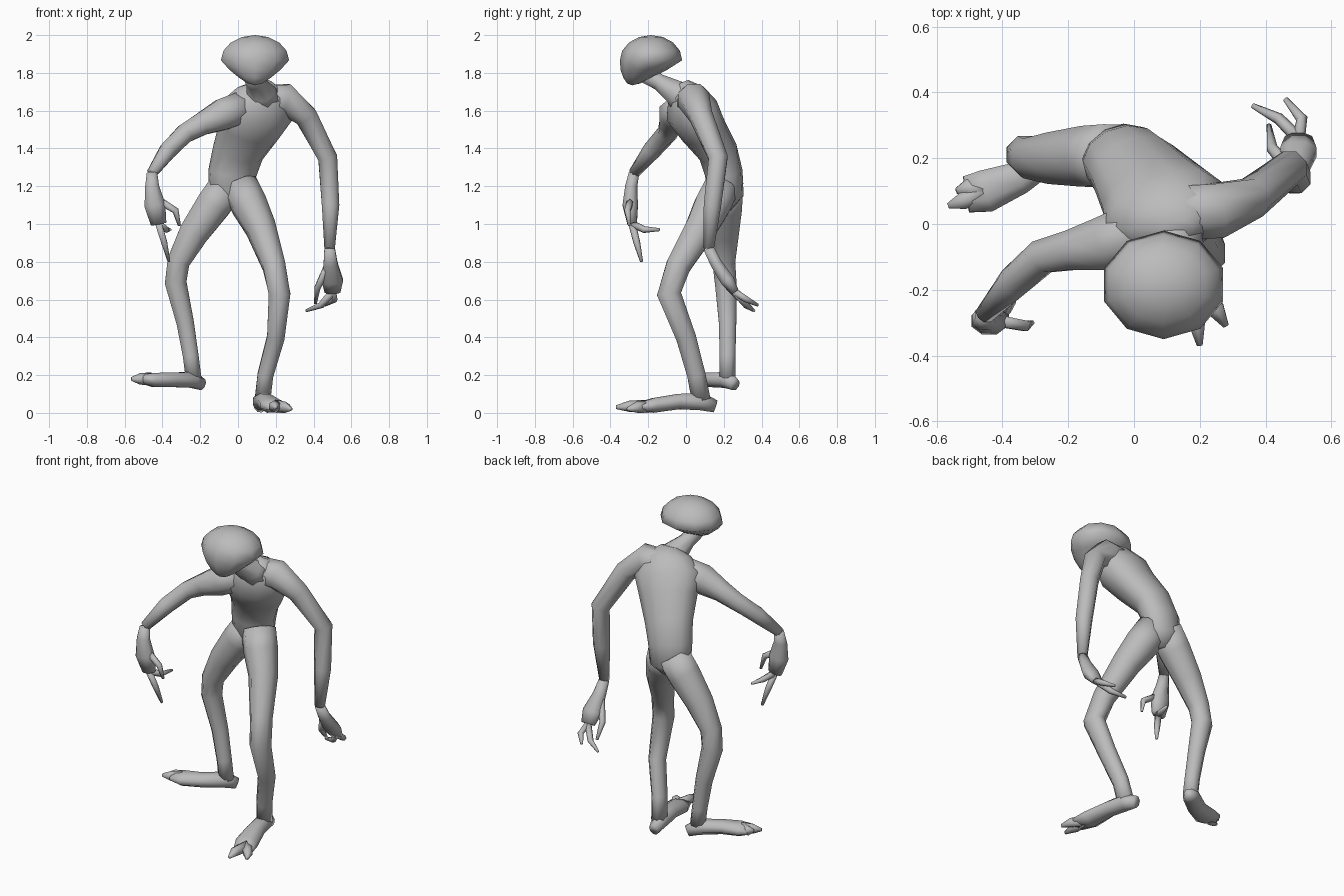
import bpy
import bmesh
import math
from mathutils import Vector

cube = bpy.data.objects.get("Cube")
if cube:
    bpy.data.objects.remove(cube, do_unlink=True)

# Single skin colour
skin = bpy.data.materials.new("grey_skin")
skin.use_nodes = True
skin.diffuse_color = (.5, .5, .5, 1)
skin.node_tree.nodes["Principled BSDF"].inputs["Base Color"].default_value = skin.diffuse_color

ACROSS = Vector((1, 0, 0))
DEPTH = Vector((0, 1, 0))
UP = Vector((0, 0, 1))

# Half widths from root to tip, shared by both sides of the body
ARM_WIDTHS = (.09, .09, .065, .055, .05, .03)
PALM_WIDTHS = (.03, .04, .06, .045)
DIGIT_WIDTHS = (.02, .018, .008)
TOE_WIDTHS = (.035, .03, .01)
LEG_WIDTHS = (.1, .1, .085, .065, .062, .05, .045, .045)
FOOT_WIDTHS = (.03, .05, .055, .07, .06)
TORSO_WIDTHS = (.05, .12, .13, .14, .17, .2, .14, .05)
NECK_WIDTHS = (.05, .05, .08, .12)


def finish(name, bm):
    """Turn a bmesh into a smooth shaded part."""
    bmesh.ops.recalc_face_normals(bm, faces=bm.faces)
    for face in bm.faces:
        face.smooth = True
    mesh = bpy.data.meshes.new(name)
    bm.to_mesh(mesh)
    bm.free()
    mesh.materials.append(skin)
    part = bpy.data.objects.new(name, mesh)
    bpy.context.collection.objects.link(part)


def limb(name, widths, points, side=ACROSS, root_ratio=1, tip_ratio=1, sides=8):
    """Skin elliptical rings along a path. Ring width follows the side direction,
    and the depth to width ratio changes evenly from root to tip."""
    bm = bmesh.new()
    centres = [Vector(point) for point in points]
    last = len(centres) - 1
    rings = []
    for index, (centre, width) in enumerate(zip(centres, widths)):
        before = centres[max(index - 1, 0)]
        after = centres[min(index + 1, last)]
        tangent = (after - before).normalized()
        wide = (side - tangent * side.dot(tangent)).normalized()
        deep = tangent.cross(wide)
        depth = width * (root_ratio + (tip_ratio - root_ratio) * index / last)
        ring = []
        for step in range(sides):
            angle = math.tau * (step + .5) / sides
            offset = wide * width * math.cos(angle) + deep * depth * math.sin(angle)
            ring.append(bm.verts.new(centre + offset))
        rings.append(ring)
    for lower, upper in zip(rings, rings[1:]):
        for step in range(sides):
            following = (step + 1) % sides
            bm.faces.new((lower[step], lower[following], upper[following], upper[step]))
    bm.faces.new(rings[0])
    bm.faces.new(rings[-1])
    finish(name, bm)


def digits(prefix, root, widths, side, **paths):
    """Tapering fingers or toes spreading from one root through a bend to each tip."""
    for label, (bend, tip) in paths.items():
        limb(prefix + "_" + label, widths, (root, bend, tip), side, sides=6)


# Head: a squashed ball whose lower half narrows and slides forward into a chin
head = bmesh.new()
bmesh.ops.create_uvsphere(head, u_segments=10, v_segments=8, radius=1)
for vert in head.verts:
    drop = max(-vert.co.z, 0)
    narrow = 1 - drop / 2
    vert.co.x = .09 + vert.co.x * narrow * .19
    vert.co.y = -.185 + vert.co.y * narrow * .165 - drop / 10
    vert.co.z = 1.867 + vert.co.z * .133
finish("head", head)

# Neck reaching forward from the shoulders
limb("neck", NECK_WIDTHS, (
    (.07, -.23, 1.8),
    (.09, -.14, 1.75),
    (.12, -.06, 1.7),
    (.12, 0, 1.65),
), tip_ratio=.8)

# Torso, hunched forward with twisted shoulders
limb("torso", TORSO_WIDTHS, (
    (-.05, .2, 1.08),
    (-.04, .21, 1.15),
    (-.03, .2, 1.27),
    (0, .17, 1.38),
    (.06, .09, 1.5),
    (.1, .03, 1.6),
    (.13, 0, 1.7),
    (.13, -.02, 1.75),
), side=ACROSS + DEPTH / 4, root_ratio=.8, tip_ratio=.65, sides=12)

# Left arm hanging down and back
left_wrist = (.485, .12, .87)
left_knuckles = (.5, .26, .64)
limb("left_arm", ARM_WIDTHS, (
    (.1, .03, 1.65),
    (.25, .04, 1.66),
    (.36, .08, 1.57),
    (.475, .17, 1.35),
    (.49, .14, 1.1),
    left_wrist,
), DEPTH)
limb("left_hand", PALM_WIDTHS, (
    left_wrist,
    (.49, .16, .79),
    (.5, .22, .7),
    left_knuckles,
), tip_ratio=.5)
digits("left", left_knuckles, DIGIT_WIDTHS, UP,
       inner_finger=((.44, .32, .57), (.36, .36, .54)),
       outer_finger=((.51, .32, .6), (.46, .38, .57)))
digits("left", (.47, .17, .77), DIGIT_WIDTHS, ACROSS,
       thumb=((.42, .23, .66), (.41, .3, .58)))

# Right arm reaching out and forward
right_wrist = (-.455, -.275, 1.27)
right_knuckles = (-.42, -.285, 1)
limb("right_arm", ARM_WIDTHS, (
    (.05, 0, 1.63),
    (-.08, -.06, 1.58),
    (-.19, -.08, 1.53),
    (-.28, -.1, 1.48),
    (-.37, -.18, 1.39),
    right_wrist,
), DEPTH)
limb("right_hand", PALM_WIDTHS, (
    right_wrist,
    (-.455, -.29, 1.2),
    (-.44, -.295, 1.1),
    right_knuckles,
), tip_ratio=.6)
digits("right", right_knuckles, DIGIT_WIDTHS, ACROSS,
       inner_finger=((-.38, -.22, .97), (-.36, -.14, .97)),
       outer_finger=((-.39, -.26, .9), (-.365, -.235, .8)))
digits("right", (-.41, -.295, 1.12), DIGIT_WIDTHS, DEPTH,
       thumb=((-.33, -.31, 1.07), (-.31, -.3, .99)))

# Left leg, bent forward with its foot on the ground
left_ball = (.21, -.25, .03)
limb("left_leg", LEG_WIDTHS, (
    (.01, .19, 1.2),
    (.06, .14, 1.1),
    (.12, .08, .98),
    (.19, -.04, .78),
    (.22, -.09, .63),
    (.2, 0, .4),
    (.145, .055, .2),
    (.13, .08, .07),
), root_ratio=1, tip_ratio=1.2)
limb("left_foot", FOOT_WIDTHS, (
    (.115, .155, .035),
    (.125, .08, .06),
    (.15, -.04, .06),
    (.18, -.17, .04),
    left_ball,
), root_ratio=1.2, tip_ratio=.4)
digits("left", (.2, -.2, .035), TOE_WIDTHS, ACROSS,
       inner_toe=((.19, -.3, .035), (.2, -.37, .03)),
       outer_toe=((.25, -.26, .03), (.28, -.31, .02)))

# Right leg, swung out with its foot lifted
limb("right_leg", LEG_WIDTHS, (
    (-.06, .21, 1.2),
    (-.13, .205, 1.1),
    (-.235, .2, .95),
    (-.315, .2, .8),
    (-.33, .21, .69),
    (-.28, .22, .48),
    (-.25, .22, .3),
    (-.235, .22, .18),
))
limb("right_foot", FOOT_WIDTHS, (
    (-.19, .26, .15),
    (-.24, .22, .175),
    (-.35, .14, .175),
    (-.45, .1, .175),
    (-.51, .09, .18),
), ACROSS / 2 - DEPTH, 1.1, .4)
digits("right", (-.46, .1, .18), TOE_WIDTHS, DEPTH,
       inner_toe=((-.52, .07, .18), (-.565, .055, .18)),
       outer_toe=((-.51, .11, .18), (-.54, .1, .185)))
